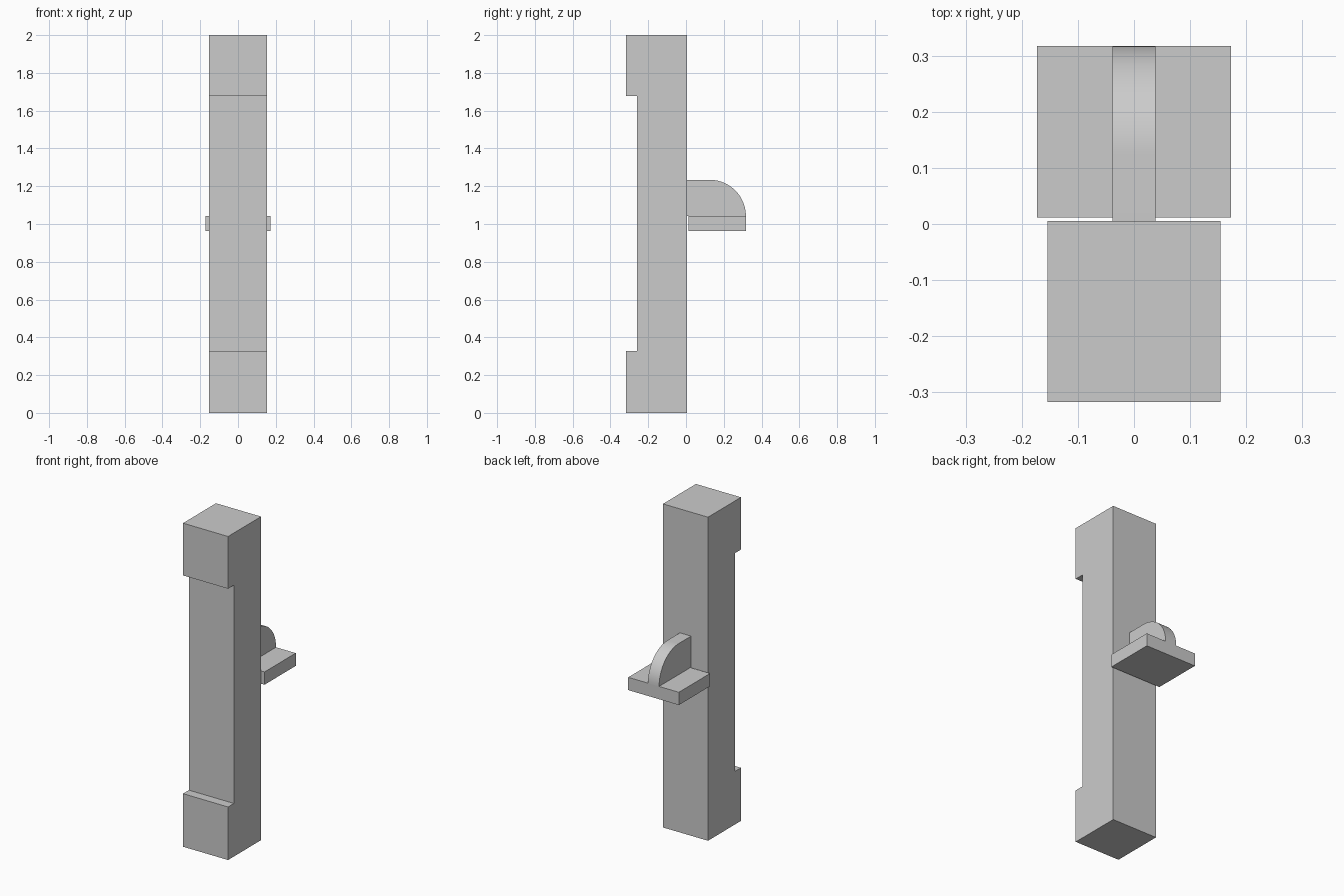
import bpy
import bmesh
import math

cube = bpy.data.objects.get("Cube")
if cube:
    bpy.data.objects.remove(cube, do_unlink=True)

# One plain grey for every part
GREY = (0.6, 0.6, 0.6, 1.0)
grey = bpy.data.materials.new("plain grey")
grey.use_nodes = True
grey.diffuse_color = GREY
grey.node_tree.nodes["Principled BSDF"].inputs["Base Color"].default_value = GREY


def extrude_profile(name, profile, half_width):
    """Extrude a closed (y, z) outline symmetrically along x."""
    bm = bmesh.new()
    face = bm.faces.new([bm.verts.new((-half_width, y, z)) for y, z in profile])
    result = bmesh.ops.extrude_face_region(bm, geom=[face])
    moved = [v for v in result["geom"] if isinstance(v, bmesh.types.BMVert)]
    bmesh.ops.translate(bm, verts=moved, vec=(2 * half_width, 0, 0))
    bmesh.ops.recalc_face_normals(bm, faces=bm.faces)
    mesh = bpy.data.meshes.new(name)
    bm.to_mesh(mesh)
    bm.free()
    mesh.materials.append(grey)
    obj = bpy.data.objects.new(name, mesh)
    bpy.context.collection.objects.link(obj)
    return obj


FRONT, RECESS, BACK, TIP = -0.317, -0.26, 0.005, 0.317
PLATE_BOTTOM, PLATE_TOP, FIN_TOP = 0.963, 1.042, 1.234

# Upright post with a shallow recess between its two end blocks
extrude_profile("post", [
    (BACK, 0), (BACK, 2), (FRONT, 2), (FRONT, 1.677),
    (RECESS, 1.677), (RECESS, 0.328), (FRONT, 0.328), (FRONT, 0)], 0.154)

# Flat plate behind the post
extrude_profile("back_plate", [
    (0.012, PLATE_BOTTOM), (TIP, PLATE_BOTTOM),
    (TIP, PLATE_TOP), (0.012, PLATE_TOP)], 0.173)

# Upright fin with a quarter-round outer corner
radius = FIN_TOP - PLATE_TOP
steps = 24
arc = [(TIP - radius + radius * math.cos(i / steps * math.pi / 2),
        PLATE_TOP + radius * math.sin(i / steps * math.pi / 2))
       for i in range(steps + 1)]
fin = extrude_profile("rounded_fin", [(BACK, PLATE_TOP)] + arc + [(BACK, FIN_TOP)], 0.038)
bpy.ops.object.select_all(action="DESELECT")
fin.select_set(True)
bpy.context.view_layer.objects.active = fin
bpy.ops.object.shade_smooth_by_angle(angle=math.radians(30))
